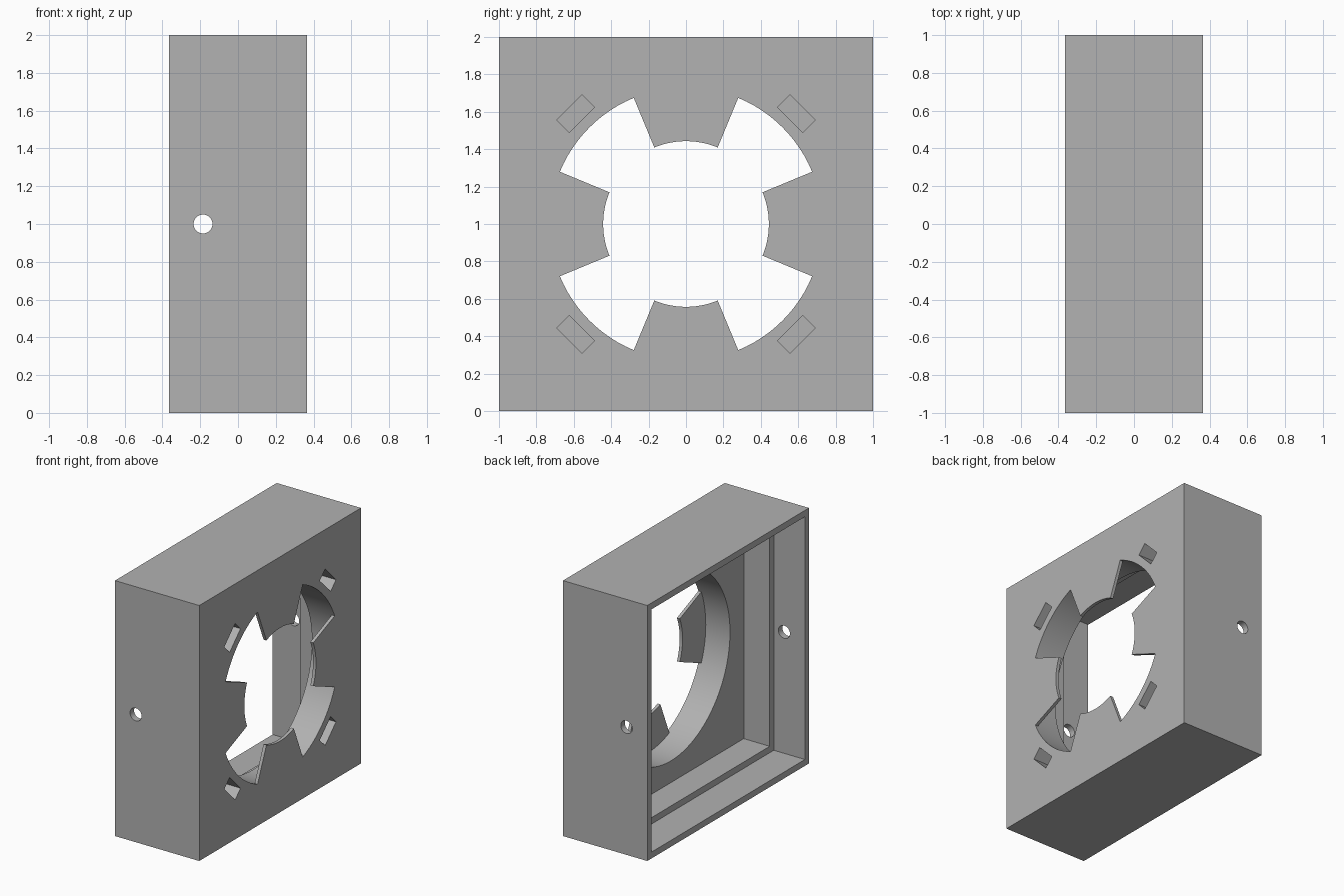
import bpy
import bmesh
from math import cos, sin, pi, radians
from mathutils import Matrix, Vector

old = bpy.data.objects.get("Cube")
if old:
    bpy.data.objects.remove(old, do_unlink=True)

HALF = 0.365           # half the depth of the housing
CENTRE = Vector((0, 0, 1))
BORE, INNER = 0.73, 0.443
STEPS = 96

grey = bpy.data.materials.new("plain grey")
grey.use_nodes = True
colour = (0.445, 0.445, 0.445, 1)
grey.diffuse_color = colour
grey.node_tree.nodes["Principled BSDF"].inputs["Base Color"].default_value = colour


def finish(bm, name):
    bmesh.ops.recalc_face_normals(bm, faces=bm.faces)
    mesh = bpy.data.meshes.new(name)
    bm.to_mesh(mesh)
    bm.free()
    mesh.materials.append(grey)
    ob = bpy.data.objects.new(name, mesh)
    bpy.context.collection.objects.link(ob)
    return ob


def block(name, x0, x1, wide, high, offset=(0, 0), turn=0):
    """Box from x0 to x1, moved in y/z and turned about the x axis."""
    bm = bmesh.new()
    bmesh.ops.create_cube(bm, size=1)
    place = Matrix.Translation(CENTRE + Vector(((x0 + x1) / 2, *offset)))
    place = place @ Matrix.Rotation(turn, 4, 'X') @ Matrix.Diagonal((x1 - x0, wide, high, 1))
    bmesh.ops.transform(bm, matrix=place, verts=bm.verts)
    return finish(bm, name)


def prism(name, outline, x0, x1):
    """Extrude a (y, z) outline along x."""
    bm = bmesh.new()
    face = bm.faces.new([bm.verts.new((x0, y, z + CENTRE.z)) for y, z in outline])
    new = bmesh.ops.extrude_face_region(bm, geom=[face])["geom"]
    bmesh.ops.translate(bm, vec=(x1 - x0, 0, 0),
                        verts=[v for v in new if isinstance(v, bmesh.types.BMVert)])
    return finish(bm, name)


def arc(radius, start, end):
    """Points on the shared angular grid, in whole steps."""
    return [(radius * cos(2 * pi * i / STEPS), radius * sin(2 * pi * i / STEPS))
            for i in range(start, end + 1)]


# Opening with four tabs left standing on the axes
opening = []
eighth = STEPS // 8
for k in range(4):
    middle = k * 2 * eighth
    opening += arc(INNER, middle - eighth // 2, middle + eighth // 2)
    opening += arc(BORE, middle + eighth // 2, middle + 3 * eighth // 2)

housing = block("housing", -HALF, HALF, 2, 2)

cutters = [
    # Stepped pocket, open at the rear
    block("wide_pocket_cutter", -0.6, -0.095, 1.9, 1.9),
    block("deep_pocket_cutter", -0.7, 0.13, 1.8, 1.8),
    # Tabbed opening, then the round bore behind the tabs
    prism("opening_cutter", opening, -0.8, 0.6),
    prism("bore_cutter", arc(BORE, 0, STEPS - 1), -0.9, 0.34),
]

# Blind slots on the diagonals
for k in range(4):
    a = radians(45 + 90 * k)
    cutters.append(block("slot_cutter", HALF - 0.19, 0.5, 0.094, 0.19,
                         (0.835 * cos(a), 0.835 * sin(a)), a))

# Cross hole through both side walls
bm = bmesh.new()
bmesh.ops.create_cone(bm, cap_ends=True, segments=48, radius1=0.05, radius2=0.05, depth=3,
                      matrix=Matrix.Translation((-0.185, 0, 1)) @ Matrix.Rotation(pi / 2, 4, 'X'))
cutters.append(finish(bm, "cross_hole_cutter"))

bpy.context.view_layer.objects.active = housing
for cutter in cutters:
    cutter.hide_render = True
    mod = housing.modifiers.new("cut", 'BOOLEAN')
    mod.operation = 'DIFFERENCE'
    mod.solver = 'EXACT'
    mod.object = cutter
    bpy.ops.object.modifier_apply(modifier=mod.name)
    bpy.data.objects.remove(cutter, do_unlink=True)

# Smooth the round walls, keep the edges sharp
bpy.ops.object.select_all(action='DESELECT')
housing.select_set(True)
bpy.ops.object.shade_smooth_by_angle(angle=radians(20))
